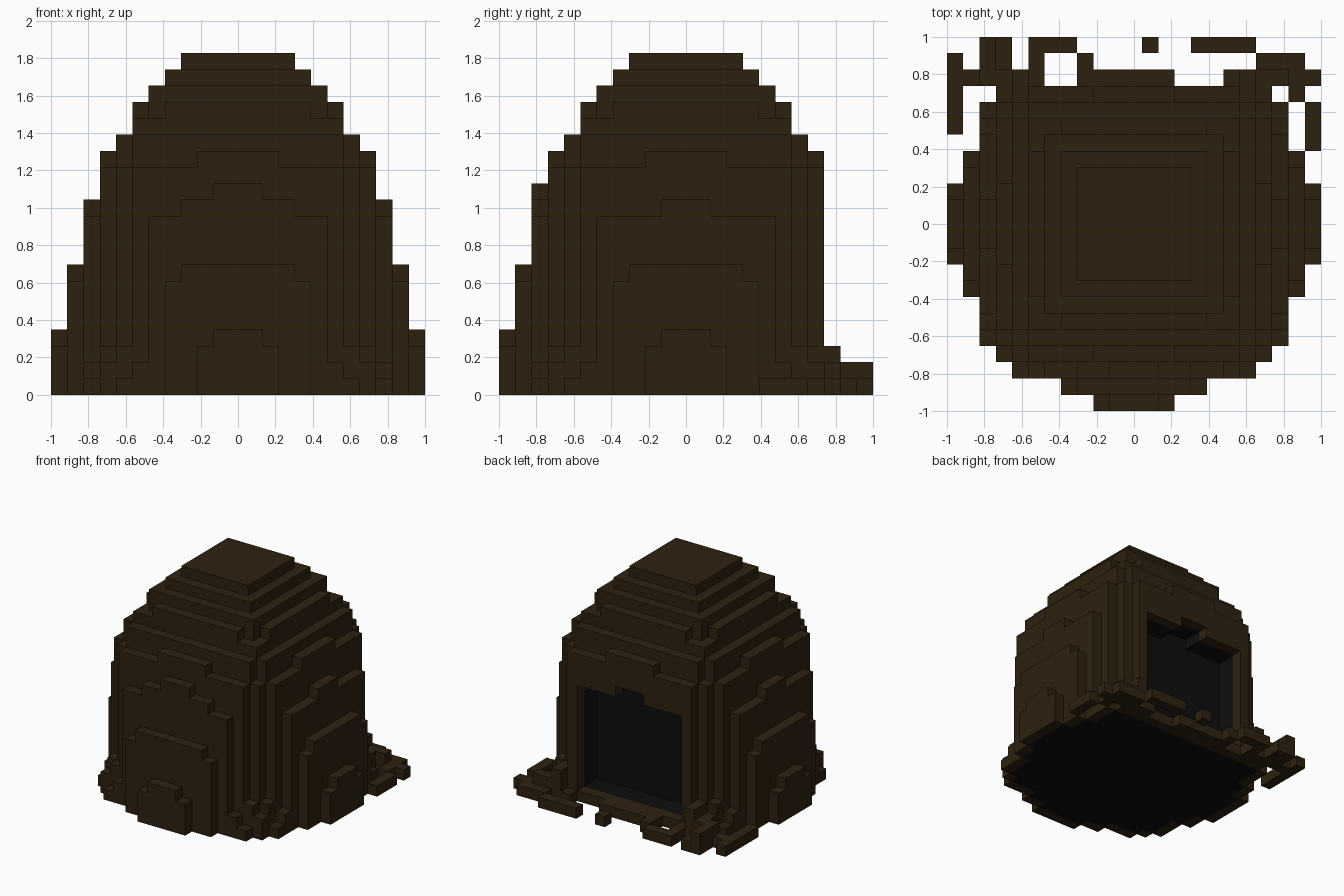
import bpy
import bmesh
from mathutils import Vector

cube = bpy.data.objects.get("Cube")
if cube:
    bpy.data.objects.remove(cube, do_unlink=True)

S = 2 / 23  # edge length of one block


def material(name, color):
    mat = bpy.data.materials.new(name)
    mat.use_nodes = True
    mat.diffuse_color = (*color, 1)
    bsdf = next(n for n in mat.node_tree.nodes if n.type == 'BSDF_PRINCIPLED')
    bsdf.inputs["Base Color"].default_value = (*color, 1)
    bsdf.inputs["Roughness"].default_value = 0.9
    return mat


brown = material("dark brown", (0.027, 0.0155, 0.005))
black = material("black", (0.004, 0.004, 0.004))

# Dome steps: distance from the axis -> (half width of the step, top layer)
STEPS = {
    11: [(2, 3), (1, 4)],
    10: [(4, 7), (3, 8)],
    9: [(7, 1), (6, 2), (5, 11), (1, 12)],
    8: [(8, 2), (7, 3), (6, 14), (2, 15)],
    7: [(7, 14), (6, 16)],
    6: [(6, 17), (4, 18)],
    5: [(5, 19)],
    4: [(4, 20)],
}
FRONT_CREST = [(3, 12), (1, 13)]
BACK = 8  # the rear is cut flat here


def in_dome(x, y, z):
    far, near = max(abs(x), abs(y)), min(abs(x), abs(y))
    steps = STEPS.get(far, [(3, 21)])
    if y == -9:
        steps = steps + FRONT_CREST
    return y <= BACK and any(near <= w and z < top for w, top in steps)


def in_doorway(x, y, z):
    return y >= BACK - 2 and z >= 1 and (
        (abs(x) <= 5 and z < 11) or (abs(x) <= 1 and z < 12))


AXES = [Vector(v) for v in ((1, 0, 0), (-1, 0, 0), (0, 1, 0),
                            (0, -1, 0), (0, 0, 1), (0, 0, -1))]

dome = {(x, y, z) for x in range(-11, 12) for y in range(-11, 12)
        for z in range(21) if in_dome(x, y, z)}


def is_skin(c):
    # the ground side does not count as open
    return any((c[0] + int(d.x), c[1] + int(d.y), c[2] + int(d.z)) not in dome
               for d in AXES[:5])


shell = {c for c in dome if is_skin(c) and not in_doorway(*c)}
core = {c for c in dome if not is_skin(c) and not in_doorway(*c)}

# Scattered blocks behind the doorway: row -> block spans along x
ROWS = {
    11: [(-9, -8), (-6, -4), (1, 1), (4, 7)],
    10: [(-11, -11), (-9, -8), (-6, -6), (-3, -3), (8, 10)],
    9: [(-11, -6), (-3, 2), (6, 11)],
    8: [(-11, -11), (10, 10)],
    7: [(-11, -11), (11, 11)],
    6: [(-11, -11), (11, 11)],
    5: [(11, 11)],
}
rubble = {(x, y, 0) for y, spans in ROWS.items()
          for a, b in spans for x in range(a, b + 1)}
rubble |= {(-9, y, 1) for y in (9, 10, 11)}
rubble |= {(s * x, 9, 1) for s in (-1, 1) for x in (7, 8, 9)}
rubble |= {(s * 7, 9, 2) for s in (-1, 1)}
rubble -= dome

occupied = shell | core | rubble


def build(name, cells, mat):
    """Make one mesh from the exposed sides of a set of blocks."""
    bm = bmesh.new()
    for c in sorted(cells):
        centre = Vector(c) + Vector((0, 0, 0.5))
        for d in AXES:
            if tuple(int(v) for v in Vector(c) + d) in occupied:
                continue
            u = Vector((d.y, d.z, d.x))
            v = d.cross(u)
            mid = centre + d / 2
            corners = [mid + (i * u + j * v) / 2
                       for i, j in ((-1, -1), (1, -1), (1, 1), (-1, 1))]
            bm.faces.new([bm.verts.new(p * S) for p in corners])
    bmesh.ops.remove_doubles(bm, verts=bm.verts, dist=S / 100)
    mesh = bpy.data.meshes.new(name)
    bm.to_mesh(mesh)
    bm.free()
    mesh.materials.append(mat)
    obj = bpy.data.objects.new(name, mesh)
    bpy.context.collection.objects.link(obj)


build("dome_shell", shell, brown)
build("dark_core", core, black)
build("rubble_blocks", rubble, brown)
